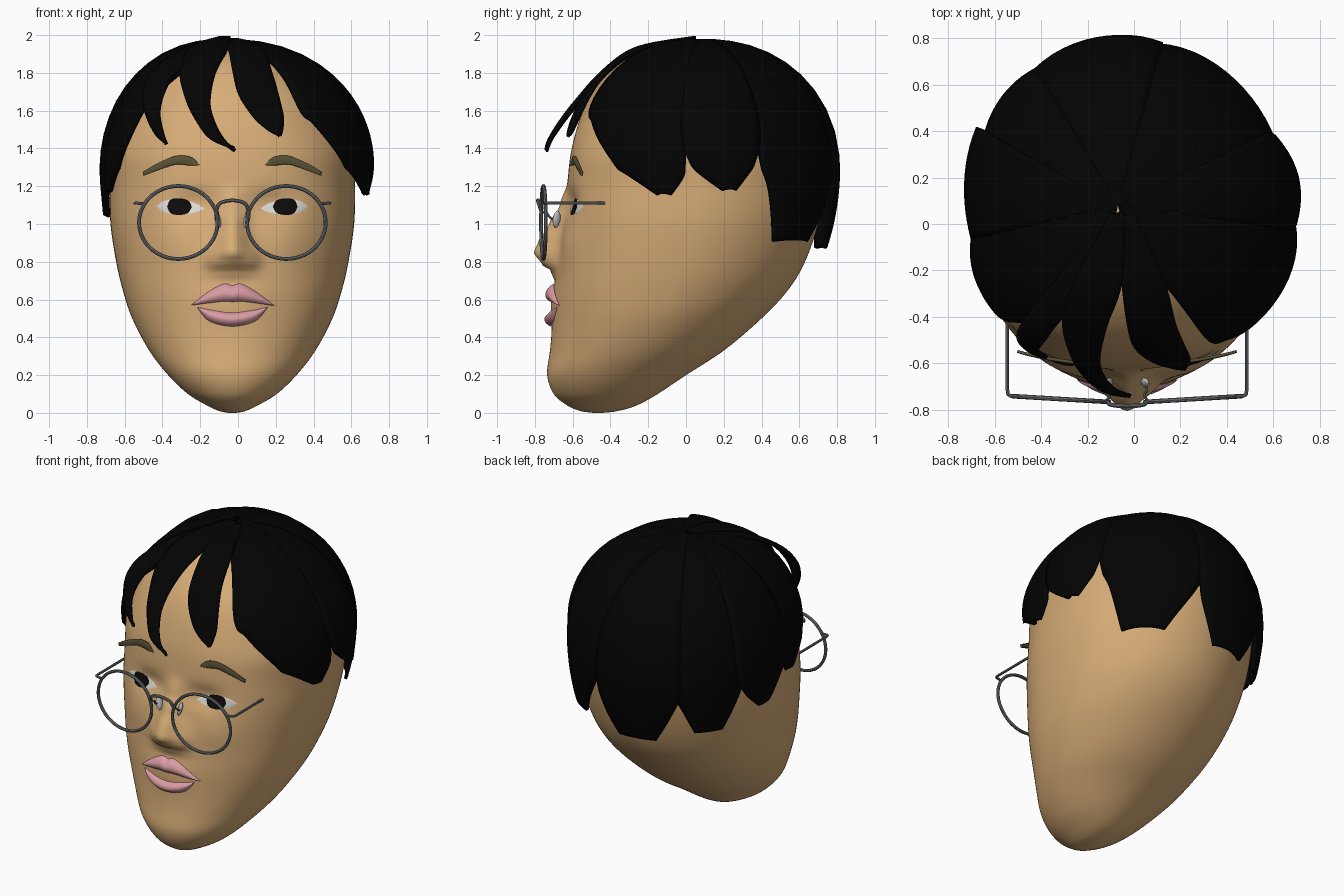
import bpy, math
from mathutils import Vector
from mathutils.bvhtree import BVHTree

if "Cube" in bpy.data.objects:
    bpy.data.objects.remove(bpy.data.objects["Cube"])

X0 = -0.03  # the face's own centre line


def material(name, rgb):
    m = bpy.data.materials.new(name)
    m.diffuse_color = (*rgb, 1)
    m.use_nodes = True
    m.node_tree.nodes["Principled BSDF"].inputs["Base Color"].default_value = m.diffuse_color
    return m


SKIN = material("skin", (0.68, 0.415, 0.185))
HAIR = material("black hair", (0.001, 0.001, 0.001))
BROW = material("brow olive", (0.10, 0.085, 0.035))
LIP = material("lip pink", (0.70, 0.33, 0.37))
WHITE = material("eye white", (0.72, 0.69, 0.65))
IRIS = material("dark iris", (0.004, 0.003, 0.003))
METAL = material("frame grey", (0.16, 0.17, 0.18))
PAD = material("pad grey", (0.55, 0.57, 0.60))


def spline(pts, n):
    """Smooth curve through tuples of any size, n steps per span."""
    out = []
    for i in range(len(pts) - 1):
        p0, p1, p2 = pts[max(i - 1, 0)], pts[i], pts[i + 1]
        p3 = pts[min(i + 2, len(pts) - 1)]
        for k in range(n):
            t = k / n
            out.append(tuple(b + 0.5 * t * (c - a + t * (2*a - 5*b + 4*c - d + t * (3*(b - c) + d - a)))
                             for a, b, c, d in zip(p0, p1, p2, p3)))
    return out + [tuple(pts[-1])]


def lookup(table, z):
    if z <= table[0][0]:
        return table[0][1]
    for (a, u), (b, v) in zip(table, table[1:]):
        if z <= b:
            t = (z - a) / (b - a)
            return u + (v - u) * t * t * (3 - 2 * t)
    return table[-1][1]


def grid(name, rows, mat, closed=False, thick=0):
    """Smooth sheet through rows of points; closed rows make a capped tube."""
    n, verts = len(rows[0]), [p for r in rows for p in r]
    faces = [(r*n + c, r*n + (c + 1) % n, (r + 1)*n + (c + 1) % n, (r + 1)*n + c)
             for r in range(len(rows) - 1) for c in range(n if closed else n - 1)]
    if closed:
        faces += [tuple(range(n))[::-1], tuple(range(len(verts) - n, len(verts)))]
    me = bpy.data.meshes.new(name)
    me.from_pydata(verts, [], faces)
    me.polygons.foreach_set("use_smooth", [True] * len(faces))
    me.materials.append(mat)
    ob = bpy.data.objects.new(name, me)
    bpy.context.collection.objects.link(ob)
    if thick:
        s = ob.modifiers.new("thickness", "SOLIDIFY")
        s.thickness, s.offset = thick, -1
    return ob


# ---- head: rings of (height, front y, back y, half width) plus facial relief
RINGS = [(0, -.49, -.44, .02), (.01, -.56, -.36, .07), (.04, -.63, -.26, .135), (.1, -.70, -.15, .235),
         (.2, -.735, .0, .34), (.33, -.72, .2, .44), (.5, -.70, .40, .53), (.65, -.69, .54, .58),
         (.8, -.675, .63, .615), (1.0, -.65, .70, .645), (1.2, -.63, .74, .65), (1.4, -.605, .735, .65),
         (1.6, -.545, .67, .59), (1.75, -.455, .54, .48), (1.87, -.32, .38, .34), (1.93, -.18, .2, .2),
         (1.95, -.07, .08, .06)]
SQUARE = [(0, 2), (.3, 2.1), (.7, 2.3), (1.1, 2.4), (1.3, 2.4), (1.6, 2.2), (2, 2)]
NOSE = [(.69, 0), (.75, .03), (.79, .09), (.85, .137), (.9, .122), (1.0, .075), (1.1, .03), (1.22, 0)]
NOSE_W = [(.72, .11), (.85, .095), (1.0, .068), (1.2, .05)]


def bump(d, z, cd, cz, sd, sz):
    return math.exp(-((d - cd) / sd) ** 2 - ((z - cz) / sz) ** 2)


def relief(d, z):
    d = abs(d)
    r = lookup(NOSE, z) * math.exp(-(d / lookup(NOSE_W, z)) ** 2)
    r += .025 * bump(d, z, .1, .81, .045, .05)       # nostril wings
    r -= .035 * bump(d, z, .2, 1.11, .12, .07)       # eye sockets
    r += .015 * bump(d, z, .28, .9, .14, .12)        # cheeks
    r += .02 * bump(d, z, 0, .58, .17, .12)          # mouth mound
    return r


SEG = 160
rows = []
for z, f, b, w in spline(RINGS, 8):
    cy, hd, n = (f + b) / 2, (b - f) / 2, lookup(SQUARE, z)
    row = []
    for k in range(SEG):
        a = 2 * math.pi * k / SEG
        d, c = w * math.sin(a), math.cos(a)
        if c > 0:
            y = cy - hd * max(0, 1 - abs(math.sin(a)) ** n) ** (1 / n) - relief(d, z) * min(1, c * 3)
        else:
            y = cy - hd * c
        row.append((X0 + d, y, max(z, 0)))
    rows.append(row)
head = grid("head", rows, SKIN, closed=True)
face_tree = BVHTree.FromPolygons([v.co for v in head.data.vertices],
                                 [p.vertices[:] for p in head.data.polygons])


def patch(name, top, bottom, mat, off=.004, bulge=0, side=1, flat=None):
    """Plate laid on the face between two outlines of (offset from centre, z); flat lets it stand proud."""
    t, b = spline(top, 6), spline(bottom, 6)
    if side < 0:
        t, b = t[::-1], b[::-1]
    rows = []
    for j in range(9):
        v, row = j / 8, []
        for i, (p, q) in enumerate(zip(t, b)):
            d, z = q[0] + (p[0] - q[0]) * v, q[1] + (p[1] - q[1]) * v
            x = X0 + side * d
            y = face_tree.ray_cast(Vector((x, -2, z)), Vector((0, 1, 0)))[0].y - off
            if flat:
                y = min(y, flat(d))
            u = max(0, math.sin(math.pi * i / (len(t) - 1)))
            row.append((x, y - bulge * max(0, math.sin(math.pi * v)) ** .7 * u ** .6, z))
        rows.append(row)
    return grid(name, rows, mat)


# ---- brows (standing proud at the outer ends) and eyes, mirrored about the face centre
for s, side in ((-1, "left"), (1, "right")):
    brow = patch(side + "_brow", [(.175, 1.315), (.22, 1.355), (.30, 1.36), (.40, 1.32), (.475, 1.275)],
                 [(.175, 1.31), (.23, 1.31), (.30, 1.315), (.39, 1.285), (.47, 1.255)], BROW, .007, .004, s,
                 lambda d: -.615 + .06 * (d / .475) ** 2)
    brow.modifiers.new("thickness", "SOLIDIFY").thickness = .012
    patch(side + "_eye", [(.145, 1.08), (.20, 1.112), (.28, 1.133), (.36, 1.122), (.405, 1.09)],
          [(.145, 1.08), (.20, 1.06), (.28, 1.049), (.36, 1.062), (.405, 1.09)], WHITE, .004, .004, s)
    patch(side + "_iris", [(.215, 1.09), (.232, 1.123), (.28, 1.136), (.328, 1.128), (.345, 1.09)],
          [(.215, 1.09), (.235, 1.058), (.28, 1.048), (.325, 1.056), (.345, 1.09)], IRIS, .009, .003, s)

# ---- lips
patch("upper_lip", [(-.215, .573), (-.12, .645), (-.045, .683), (0, .675), (.045, .683), (.12, .645), (.22, .57)],
      [(-.215, .57), (-.12, .582), (-.045, .59), (0, .588), (.045, .59), (.12, .582), (.22, .567)], LIP, .004, .033)
patch("lower_lip", [(-.185, .56), (-.10, .542), (0, .53), (.10, .542), (.185, .56)],
      [(-.185, .555), (-.12, .485), (0, .458), (.12, .485), (.185, .555)], LIP, .004, .033)


# ---- hair cap: locks as (p, azimuth left, azimuth right); p 0 crown, 1 widest, beyond hanging
DIAGONAL = (.0, -.035, .03, .06)  # fullness at front right, back right, back left, front left


def hair_point(p, az, lift):
    a = math.radians(az)
    if p < 1:
        th = p * math.pi / 2
        r, z = math.sin(th) ** .9, 1.29 + .69 * math.cos(th) ** .95
    else:
        r, z = 1 - .12 * (p - 1) ** 2, 1.29 - .5 * (p - 1)
    k = r * (1 + DIAGONAL[int(az // 90) % 4] * math.sin(2 * a) ** 2)
    hub = 1 - min(r, 1)
    return (.70 * k * math.sin(a) * (1 + lift) - .07 * hub,
            .05 - .74 * k * math.cos(a) * (1 + lift) + .03 * hub, z + lift * .3)


LOCKS = {
    "right_front_lock": [(0, 10, 87), (.31, 28, 87), (.69, 32, 87), (.78, 38, 87), (.87, 45, 86), (.99, 55, 86),
                         (1.1, 63, 85), (1.28, 74, 80)],
    "right_lock": [(0, 84, 119), (.5, 84, 119), (.85, 84, 119), (1.05, 91, 113), (1.24, 101, 107)],
    "back_right_lock": [(0, 116, 173), (.5, 116, 173), (.85, 117, 173), (1.2, 123, 168), (1.77, 128, 152)],
    "back_lock": [(0, 170, 216), (.5, 170, 216), (1.15, 170, 216), (1.5, 174, 211), (1.85, 181, 203)],
    "back_left_lock": [(0, 212, 248), (.5, 212, 248), (1.1, 212, 248), (1.4, 217, 244), (1.72, 223, 238)],
    "left_lock": [(0, 243, 279), (.5, 243, 279), (1.0, 243, 279), (1.3, 248, 273), (1.52, 256, 267)],
    "left_front_lock": [(0, 275, 345), (.4, 275, 330), (.65, 275, 315), (.85, 275, 307), (1.0, 276, 299),
                        (1.25, 280, 288)],
}
for i, (name, keys) in enumerate(LOCKS.items()):
    tilt = .06 if name == "left_lock" else 0         # this lock flares at its back edge
    rows = []
    for p, a, b in spline(keys, 6):
        row = []
        for c in range(13):
            lift = .012 * (i % 2) + .03 * (1 - (c / 6 - 1) ** 2) + tilt * (1 - c / 12) ** 2
            row.append(hair_point(p, a + (b - a) * c / 12, lift * min(p, 1)))
        rows.append(row)
    grid(name, rows[::-1], HAIR, thick=.02)

# ---- fringe: sickle locks as (z, left x, right x, y on the centre line)
FRINGE = {
    "fringe_left": [(1.985, -.12, -.06, .05), (1.93, -.30, -.12, -.22), (1.82, -.45, -.31, -.44), (1.71, -.505, -.38, -.545),
                    (1.59, -.495, -.41, -.595), (1.48, -.445, -.39, -.61), (1.425, -.39, -.37, -.61)],
    "fringe_middle": [(1.995, -.10, -.04, .05), (1.94, -.25, -.05, -.25), (1.81, -.31, -.115, -.445), (1.65, -.275, -.145, -.59),
                      (1.54, -.22, -.12, -.67), (1.45, -.15, -.07, -.72), (1.395, -.03, -.01, -.735)],
    "fringe_right": [(1.985, -.08, .0, .05), (1.94, -.055, .13, -.25), (1.81, -.03, .18, -.44), (1.69, .0, .215, -.535),
                     (1.57, .075, .243, -.60), (1.50, .15, .24, -.63), (1.465, .21, .23, -.64)],
}
for name, keys in FRINGE.items():
    rows = []
    for z, l, r, y in spline(keys, 6):
        xs = [l + (r - l) * c / 8 for c in range(9)]
        rows.append([(x, y + .35 * (x - X0) ** 2 - .015 * (1 - (c / 4 - 1) ** 2), z) for c, x in enumerate(xs)])
    grid(name, rows[::-1], HAIR, thick=.018)


# ---- glasses
def tube(name, pts, r, mat=METAL, cyclic=False):
    cu = bpy.data.curves.new(name, "CURVE")
    cu.dimensions, cu.bevel_depth, cu.bevel_resolution, cu.use_fill_caps = "3D", r, 2, True
    sp = cu.splines.new("POLY")
    sp.points.add(len(pts) - 1)
    for q, p in zip(sp.points, pts):
        q.co = (*p, 1)
    sp.use_cyclic_u = cyclic
    ob = bpy.data.objects.new(name, cu)
    bpy.context.collection.objects.link(ob)
    cu.materials.append(mat)
    bpy.ops.object.select_all(action="DESELECT")
    ob.select_set(True)
    bpy.context.view_layer.objects.active = ob
    bpy.ops.object.convert(target="MESH")
    bpy.ops.object.shade_smooth_by_angle()


for s, side in ((-1, "left"), (1, "right")):
    ring = [(.286 + .208 * math.cos(t * math.pi / 32), 1.008 + .193 * math.sin(t * math.pi / 32)) for t in range(64)]
    tube(side + "_rim", [(X0 + s * d, -.772 + .06 * d, z) for d, z in ring], .010, cyclic=True)
    arm = [(.47, -.745, 1.108), (.50, -.742, 1.11), (.513, -.735, 1.11), (.516, -.715, 1.11), (.516, -.43, 1.11)]
    tube(side + "_temple", [(X0 + s * d, y, z) for d, y, z in arm], .008)
    stalk = spline([(.092, -.765, 1.06), (.075, -.74, 1.06), (.085, -.715, 1.03), (.08, -.685, 1.025)], 5)
    tube(side + "_pad_stalk", [(X0 + s * d, y, z) for d, y, z in stalk], .006)
    bpy.ops.mesh.primitive_uv_sphere_add(segments=20, ring_count=12, location=(X0 + s * .078, -.685, 1.025),
                                         rotation=(0, s * .25, s * .5))
    pad = bpy.context.object
    pad.name, pad.scale = side + "_nose_pad", (.013, .022, .045)
    pad.data.materials.append(PAD)
    bpy.ops.object.shade_smooth()
bridge = spline([(-.085, -.767, 1.07), (-.065, -.78, 1.11), (0, -.785, 1.125), (.065, -.78, 1.11), (.085, -.767, 1.07)], 6)
tube("bridge", [(X0 + d, y, z) for d, y, z in bridge], .010)
